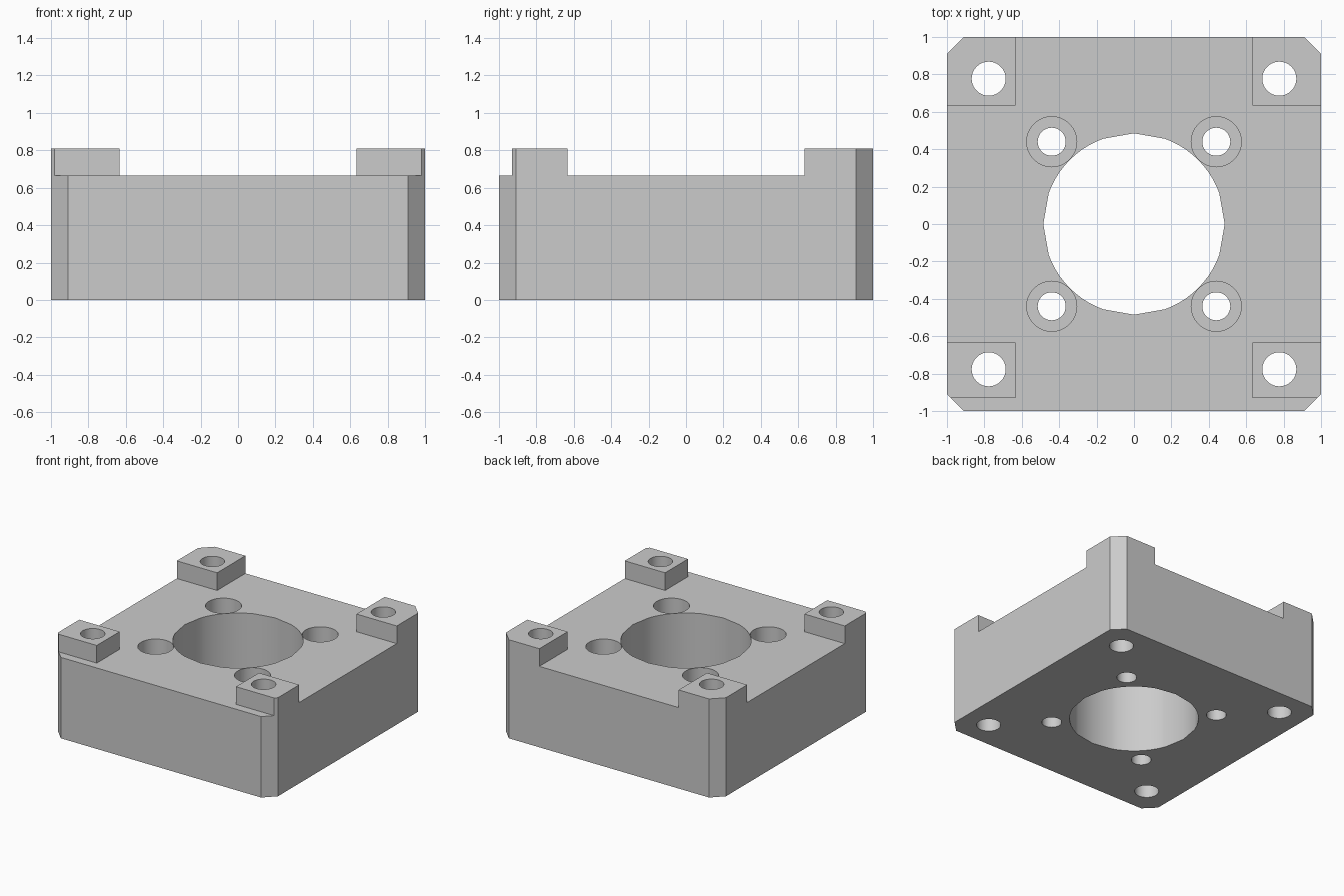
import bpy, bmesh, math

cube = bpy.data.objects.get("Cube")
if cube:
    bpy.data.objects.remove(cube, do_unlink=True)

BODY_TOP, PAD_TOP = 0.665, 0.81
CHAMFER = 0.09
PAD_INNER = 0.633
CORNER_HOLE, INNER_HOLE = 0.777, 0.44
CORNERS = [(sx, sy) for sx in (-1, 1) for sy in (-1, 1)]

grey = bpy.data.materials.new("machined_grey")
grey.use_nodes = True
colour = (0.6, 0.6, 0.6, 1)
grey.diffuse_color = colour
grey.node_tree.nodes["Principled BSDF"].inputs["Base Color"].default_value = colour


def prism(name, outline, z0, z1):
    """Extrude a flat outline from z0 to z1."""
    bm = bmesh.new()
    face = bm.faces.new([bm.verts.new((x, y, z0)) for x, y in outline])
    top = bmesh.ops.extrude_face_region(bm, geom=[face])
    moved = [v for v in top["geom"] if isinstance(v, bmesh.types.BMVert)]
    bmesh.ops.translate(bm, verts=moved, vec=(0, 0, z1 - z0))
    bmesh.ops.recalc_face_normals(bm, faces=bm.faces)
    mesh = bpy.data.meshes.new(name)
    bm.to_mesh(mesh)
    bm.free()
    obj = bpy.data.objects.new(name, mesh)
    bpy.context.collection.objects.link(obj)
    mesh.materials.append(grey)
    return obj


def circle(cx, cy, r, angles):
    return [(cx + r * math.cos(math.radians(a)), cy + r * math.sin(math.radians(a)))
            for a in angles]


def combine(target, tool, operation):
    """Apply a boolean and remove the tool."""
    tool.hide_render = True
    mod = target.modifiers.new(tool.name, "BOOLEAN")
    mod.operation, mod.solver, mod.object = operation, "EXACT", tool
    bpy.context.view_layer.objects.active = target
    bpy.ops.object.modifier_apply(modifier=mod.name)
    bpy.data.objects.remove(tool, do_unlink=True)


# Square block with chamfered vertical corners
c = 1 - CHAMFER
block = prism("mounting_block",
              [(-c, -1), (c, -1), (1, -c), (1, c), (c, 1), (-c, 1), (-1, c), (-1, -c)],
              0, BODY_TOP)

# Raised corner pads; the front pair stops short of the front face
for sx, sy in CORNERS:
    edge = 1 if sy > 0 else 0.93
    corner_x = 1 + c - edge
    outline = [(PAD_INNER, PAD_INNER), (1, PAD_INNER), (1, c), (corner_x, edge),
               (PAD_INNER, edge)]
    pad = prism("corner_pad", [(sx * x, sy * y) for x, y in outline], BODY_TOP, PAD_TOP)
    combine(block, pad, "UNION")

# Central bore, with wide facets next to the axes
bore_angles = [q + a for q in range(0, 360, 90) for a in [0, *range(20, 71, 5)]]
combine(block, prism("bore_cutter", circle(0, 0, 0.485, bore_angles), -1, 2), "DIFFERENCE")

# Corner bolt holes and counterbored inner bolt holes
full = range(0, 360, 10)
for sx, sy in CORNERS:
    for offset, radius, floor in ((CORNER_HOLE, 0.091, -1),
                                  (INNER_HOLE, 0.075, -1),
                                  (INNER_HOLE, 0.134, BODY_TOP - 0.2)):
        hole = prism("hole_cutter", circle(sx * offset, sy * offset, radius, full), floor, 2)
        combine(block, hole, "DIFFERENCE")

# Smooth the round walls, keep the machined edges sharp
bpy.ops.object.select_all(action="DESELECT")
block.select_set(True)
bpy.context.view_layer.objects.active = block
bpy.ops.object.shade_smooth_by_angle(angle=math.radians(30))
